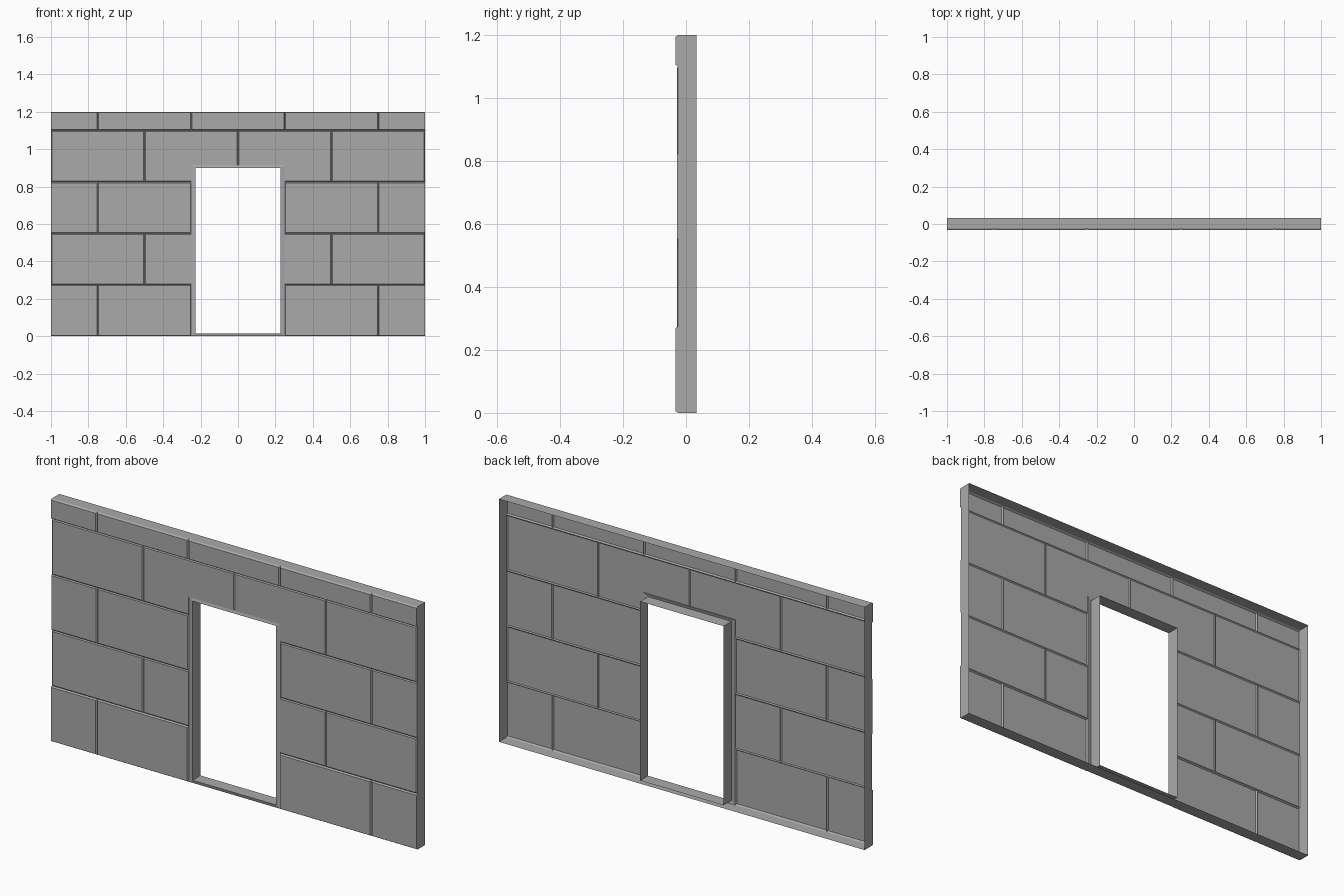
import bpy, bmesh
from mathutils import Vector

cube = bpy.data.objects.get("Cube")
if cube:
    bpy.data.objects.remove(cube, do_unlink=True)

BACK, GROOVE = 0.033, -0.025          # depth of the open back and of the joints
WIDTH, HEIGHT = 2.0, 1.2
BRICK_W, BRICK_H = 0.5, 0.275
FRAME_X, FRAME_Z = 0.25, 0.915        # outer edge of the door surround
DOOR_X, DOOR_Z, SILL = 0.228, 0.9, 0.015
EPS = 1e-4

stone = bpy.data.materials.new("grey stone")
stone.use_nodes = True
grey = (0.4, 0.4, 0.4, 1)
stone.diffuse_color = grey
stone.node_tree.nodes["Principled BSDF"].inputs["Base Color"].default_value = grey


def finish(bm, name):
    mesh = bpy.data.meshes.new(name)
    bm.to_mesh(mesh)
    bm.free()
    mesh.materials.append(stone)
    obj = bpy.data.objects.new(name, mesh)
    bpy.context.collection.objects.link(obj)
    return obj


def extend_back(bm, test, y):
    """Pull the boundary edges that pass the test straight back to depth y."""
    edges = [e for e in bm.edges if e.is_boundary and test(*[v.co for v in e.verts])]
    new = bmesh.ops.extrude_edge_only(bm, edges=edges)["geom"]
    for v in new:
        if isinstance(v, bmesh.types.BMVert):
            v.co.y = y


def on_rim(a, b):
    return (all(abs(abs(p.x) - WIDTH / 2) < EPS for p in (a, b))
            or all(abs(p.z) < EPS for p in (a, b))
            or all(abs(p.z - HEIGHT) < EPS for p in (a, b)))


def on_surround(a, b):
    if min(a.y, b.y) > GROOVE - EPS:
        return False
    side = all(abs(abs(p.x) - FRAME_X) < EPS and p.z < FRAME_Z + EPS for p in (a, b))
    head = all(abs(p.z - FRAME_Z) < EPS and abs(p.x) < FRAME_X + EPS for p in (a, b))
    return side or head


# Bricks in running bond: bevelled open panels, trimmed at the wall ends
bm = bmesh.new()
for course in range(5):
    z0 = course * BRICK_H
    z1 = min(z0 + BRICK_H, HEIGHT)
    outer = course in (0, 4)
    start = -1.25 if course % 2 == 0 else -1.0
    for i in range(5 if course % 2 == 0 else 4):
        x0 = start + i * BRICK_W
        x1 = x0 + BRICK_W
        corners = ((x0, z0), (x1, z0), (x1, z1), (x0, z1))
        face = bm.faces.new([bm.verts.new((x, GROOVE, z)) for x, z in corners])
        face.normal_update()
        bmesh.ops.inset_individual(bm, faces=[face], thickness=0.005,
                                   depth=0.008 if outer else 0.004,
                                   use_even_offset=True)


def cut(point, normal, clear=False):
    geom = bm.verts[:] + bm.edges[:] + bm.faces[:]
    bmesh.ops.bisect_plane(bm, geom=geom, plane_co=point, plane_no=normal,
                           clear_outer=clear, dist=1e-5)


for s in (-1, 1):
    cut((s * WIDTH / 2, 0, 0), (s, 0, 0), True)
    cut((s * FRAME_X, 0, 0), (s, 0, 0))
cut((0, 0, FRAME_Z), (0, 0, 1))

# Doorway hole
hole = []
for f in bm.faces:
    c = f.calc_center_median()
    if abs(c.x) < FRAME_X and c.z < FRAME_Z:
        hole.append(f)
bmesh.ops.delete(bm, geom=hole, context='FACES')
extend_back(bm, on_surround, GROOVE)
extend_back(bm, on_rim, BACK)
finish(bm, "brick_wall")

# Door surround: sloping border, sill and jambs running to the back
bm = bmesh.new()


def ring(x, z0, z1, y):
    return [bm.verts.new((px, y, pz)) for px, pz in ((-x, z0), (x, z0), (x, z1), (-x, z1))]


loops = [ring(FRAME_X, 0, FRAME_Z, GROOVE),
         ring(DOOR_X, SILL, DOOR_Z, GROOVE - 0.004),
         ring(DOOR_X, SILL, DOOR_Z, BACK)]
for a, b in zip(loops, loops[1:]):
    for i in range(4):
        j = (i + 1) % 4
        bm.faces.new((a[i], a[j], b[j], b[i]))
# Underside of the threshold
extend_back(bm, lambda a, b: abs(a.z) < EPS and abs(b.z) < EPS, BACK)
finish(bm, "door_surround")
